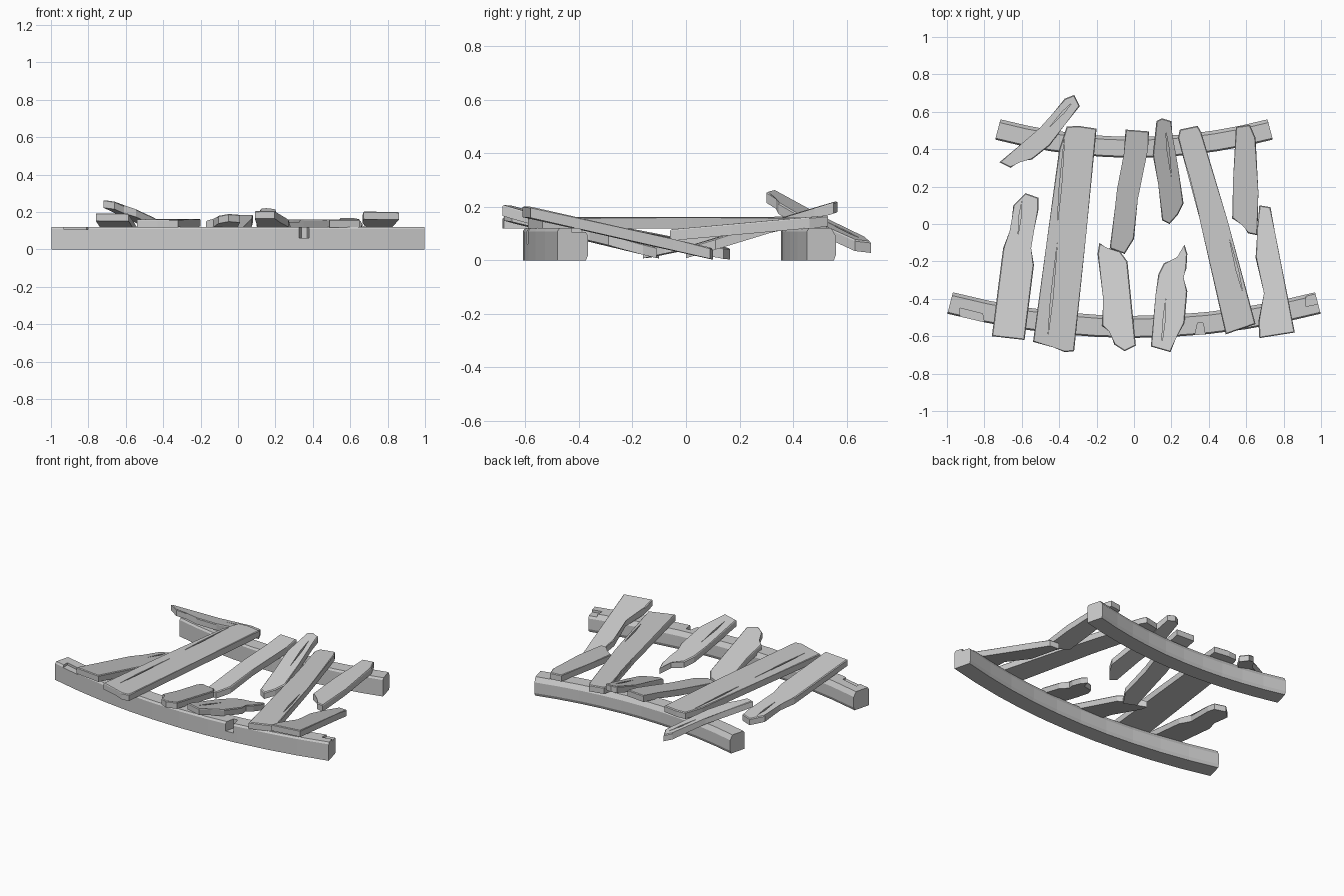
import bpy, bmesh, math
from mathutils import Vector

if "Cube" in bpy.data.objects:
    bpy.data.objects.remove(bpy.data.objects["Cube"])


def finish(bm, name):
    bmesh.ops.recalc_face_normals(bm, faces=bm.faces)
    mesh = bpy.data.meshes.new(name)
    bm.to_mesh(mesh)
    bm.free()
    ob = bpy.data.objects.new(name, mesh)
    bpy.context.collection.objects.link(ob)
    return ob


def slab(name, outline, height, thick, lift=0.0, worn=0.0):
    """Extrude a plan outline downwards from a sloping top plane."""
    bm = bmesh.new()
    top = [bm.verts.new((x, y, height(x, y) + lift)) for x, y in outline]
    low = [bm.verts.new(v.co - Vector((0, 0, thick))) for v in top]
    n = len(top)
    face = bm.faces.new(top)
    bm.faces.new(low[::-1])
    for i in range(n):
        j = (i + 1) % n
        bm.faces.new((top[i], low[i], low[j], top[j]))
    if worn:
        bmesh.ops.bevel(bm, geom=list(face.edges), offset=worn, segments=1,
                        affect='EDGES', clamp_overlap=True)
    return finish(bm, name)


def carve(ob, cutter):
    m = ob.modifiers.new("carve", 'BOOLEAN')
    m.operation, m.solver, m.object = 'DIFFERENCE', 'EXACT', cutter
    bpy.context.view_layer.objects.active = ob
    bpy.ops.object.modifier_apply(modifier=m.name)
    bpy.data.objects.remove(cutter)


def plank(name, outline, start, end, thick=0.042, cracks=()):
    """start / end: (x, y, top z) along the plank's length."""
    a, b = Vector(start), Vector(end)
    d = (b - a).xy

    def height(x, y):
        t = (Vector((x, y)) - a.xy).dot(d) / d.length_squared
        return a.z + (b.z - a.z) * t

    ob = slab(name, outline, height, thick, worn=0.005)
    for x0, y0, x1, y1 in cracks:
        p, q = Vector((x0, y0)), Vector((x1, y1))
        s = (q - p).orthogonal().normalized() * 0.006
        mid = p.lerp(q, 0.4)
        carve(ob, slab("crack_cutter", [p, mid + s, q, mid - s], height, 0.05, lift=0.036))
    return ob


def beam(name, half, y0, bend, width, height, steps=10):
    """Bowed beam with chamfered section swept along a parabola."""
    w, c = width / 2, 0.018
    section = [(-w, 0), (w - 0.008, 0), (w, 0.02), (w, height - 0.03),
               (w - c, height), (-w + 0.008, height), (-w, height - 0.012)]
    bm = bmesh.new()
    rings = []
    for i in range(steps + 1):
        x = half * (2 * i / steps - 1)
        nrm = Vector((-2 * bend * x, 1)).normalized()
        rings.append([bm.verts.new((x + nrm.x * s, y0 + bend * x * x + nrm.y * s, z))
                      for s, z in section])
    n = len(section)
    for r0, r1 in zip(rings, rings[1:]):
        for i in range(n):
            bm.faces.new((r0[i], r0[(i + 1) % n], r1[(i + 1) % n], r1[i]))
    bm.faces.new(rings[0])
    bm.faces.new(rings[-1][::-1])
    return finish(bm, name)


# Bowed support beams, the front one with a chipped notch and worn ends
front = beam("front_beam", 0.983, -0.55, 0.132, 0.118, 0.12)
carve(front, slab("notch_cutter", [(0.32, -0.62), (0.34, -0.53), (0.37, -0.53), (0.385, -0.62)],
                  lambda x, y: 0.14, 0.08))
for pts in ([(-0.93, -0.52), (-0.80, -0.53), (-0.81, -0.48), (-0.93, -0.45)],
            [(0.92, -0.44), (1.02, -0.42), (1.02, -0.36), (0.92, -0.375)]):
    carve(front, slab("chip_cutter", pts, lambda x, y: 0.14, 0.035))
beam("rear_beam", 0.728, 0.41, 0.18, 0.112, 0.12)

# Full length planks lying flat across both beams
plank("long_plank_left",
      [(-.36, .52), (-.30, .525), (-.20, .51), (-.255, -.05), (-.32, -.68), (-.37, -.685),
       (-.43, -.66), (-.54, -.63), (-.47, -.12), (-.40, .40)],
      (-.43, -.69, .16), (-.28, .52, .163), cracks=[(-.46, -.60, -.41, -.1), (-.41, 0, -.37, .48)])
plank("long_plank_right",
      [(.245, .505), (.34, .525), (.36, .49), (.50, .02), (.65, -.535), (.49, -.59), (.35, .03),
       (.235, .46)],
      (.57, -.59, .16), (.3, .52, .16), cracks=[(.25, .40, .35, .04), (.58, -.36, .51, -.08)])

# Broken planks resting on the front beam, sagging towards the middle
plank("front_broken_plank_left",
      [(-.58, .165), (-.51, .14), (-.51, .08), (-.555, -.13), (-.535, -.22), (-.585, -.62),
       (-.76, -.60), (-.70, -.13), (-.66, -.04), (-.645, .10)],
      (-.67, -.62, .195), (-.55, .16, .045), cracks=[(-.60, .12, -.62, -.06)])
plank("front_broken_plank_inner_left",
      [(-.185, -.10), (-.14, -.135), (-.075, -.145), (-.035, -.20), (.01, -.65), (-.05, -.68),
       (-.105, -.645), (-.13, -.57), (-.17, -.545), (-.165, -.40), (-.195, -.16)],
      (-.06, -.68, .19), (-.15, -.10, .05))
plank("front_broken_plank_inner_right",
      [(.27, -.11), (.285, -.16), (.28, -.24), (.26, -.29), (.285, -.36), (.27, -.53),
       (.225, -.61), (.195, -.685), (.09, -.655), (.115, -.38), (.13, -.27), (.16, -.21),
       (.235, -.18)],
      (.14, -.69, .212), (.27, -.11, .05), cracks=[(.15, -.63, .17, -.40)])
plank("front_broken_plank_right",
      [(.67, .10), (.73, .09), (.755, -.05), (.86, -.58), (.67, -.61), (.665, -.52), (.70, -.37),
       (.65, -.18), (.66, -.03)],
      (.77, -.60, .203), (.70, .10, .045))

# Broken planks resting on the rear beam
plank("rear_broken_plank_inner_left",
      [(-.045, .505), (.08, .495), (.075, .40), (.02, .13), (.0, -.08), (-.05, -.16), (-.13, -.13),
       (-.10, .10), (-.09, .19), (-.05, .37)],
      (.02, .50, .185), (-.09, -.15, .05))
plank("rear_broken_plank_inner_right",
      [(.12, .55), (.15, .565), (.20, .55), (.205, .48), (.235, .31), (.265, .11), (.235, .05),
       (.19, 0), (.15, .02), (.13, .21), (.10, .37)],
      (.16, .56, .22), (.2, 0, .05), cracks=[(.17, .50, .20, .25)])
plank("rear_broken_plank_right",
      [(.545, .52), (.62, .53), (.65, .46), (.665, .17), (.66, -.06), (.61, -.05), (.58, 0),
       (.525, .03), (.53, .24)],
      (.6, .53, .168), (.62, -.06, .115))

# Loose splintered plank hanging diagonally over the rear beam
plank("loose_diagonal_plank",
      [(-.72, .33), (-.66, .30), (-.61, .335), (-.545, .345), (-.45, .42), (-.37, .53),
       (-.29, .63), (-.32, .69), (-.37, .67), (-.50, .51), (-.60, .43)],
      (-.69, .31, .262), (-.31, .67, .072), cracks=[(-.33, .65, -.45, .52)])
